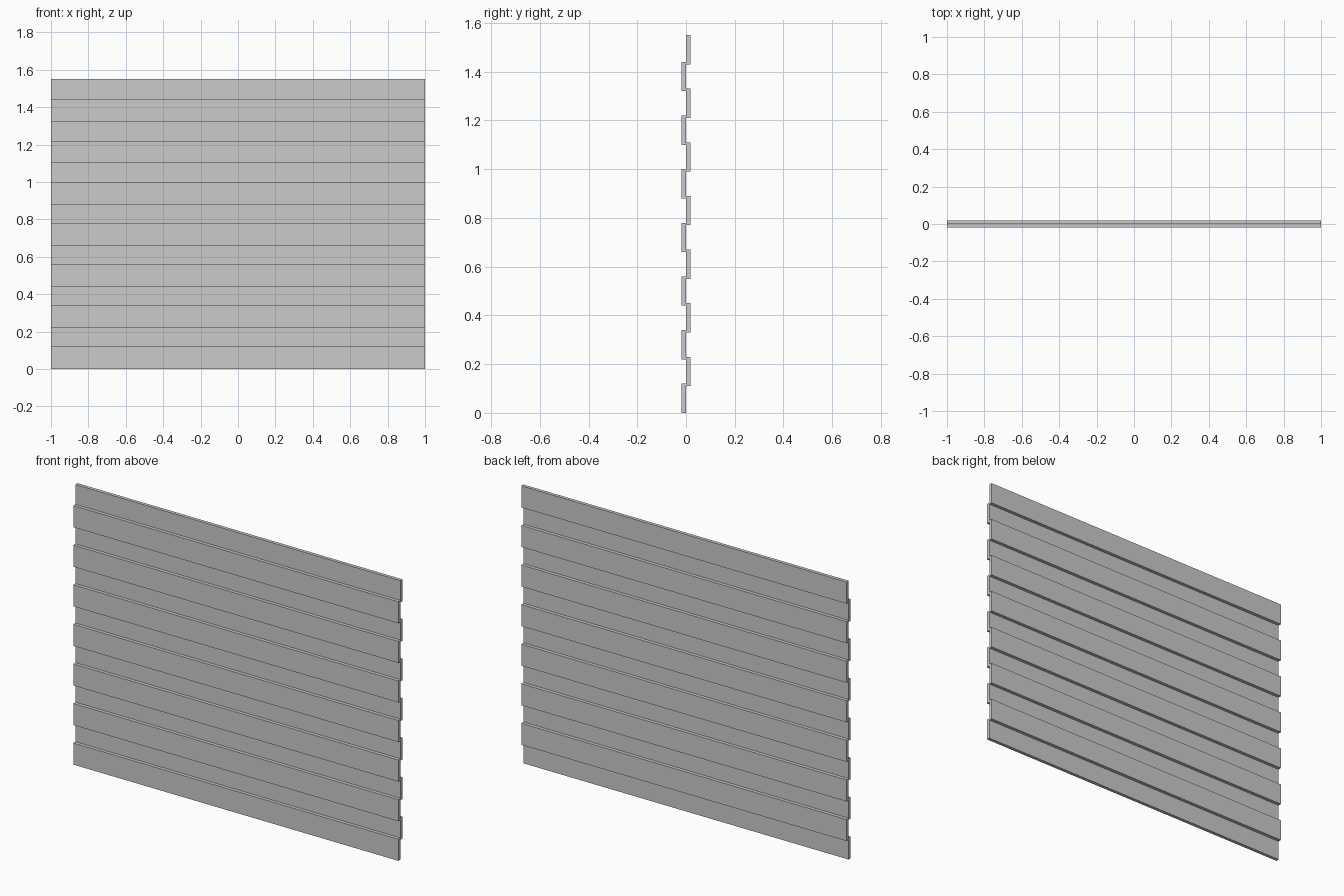
import bpy

if "Cube" in bpy.data.objects:
    bpy.data.objects.remove(bpy.data.objects["Cube"])

COUNT = 14        # boards, alternating front and back
PITCH = 0.11      # vertical step, leaving a 0.01 overlap
HEIGHT = 0.12
THICK = 0.019
LENGTH = 2.0


def board(name, y, z):
    bpy.ops.mesh.primitive_cube_add(size=1, location=(0, y, z))
    ob = bpy.context.object
    ob.name = name
    ob.scale = (LENGTH, THICK, HEIGHT)
    bpy.ops.object.transform_apply(location=False, rotation=False, scale=True)


# Horizontal fence boards, lapped alternately in front and behind
for i in range(COUNT):
    front = i % 2 == 0
    side = "front" if front else "back"
    board(f"{side}_board_{i // 2 + 1}",
          -THICK / 2 if front else THICK / 2,
          HEIGHT / 2 + i * PITCH)
